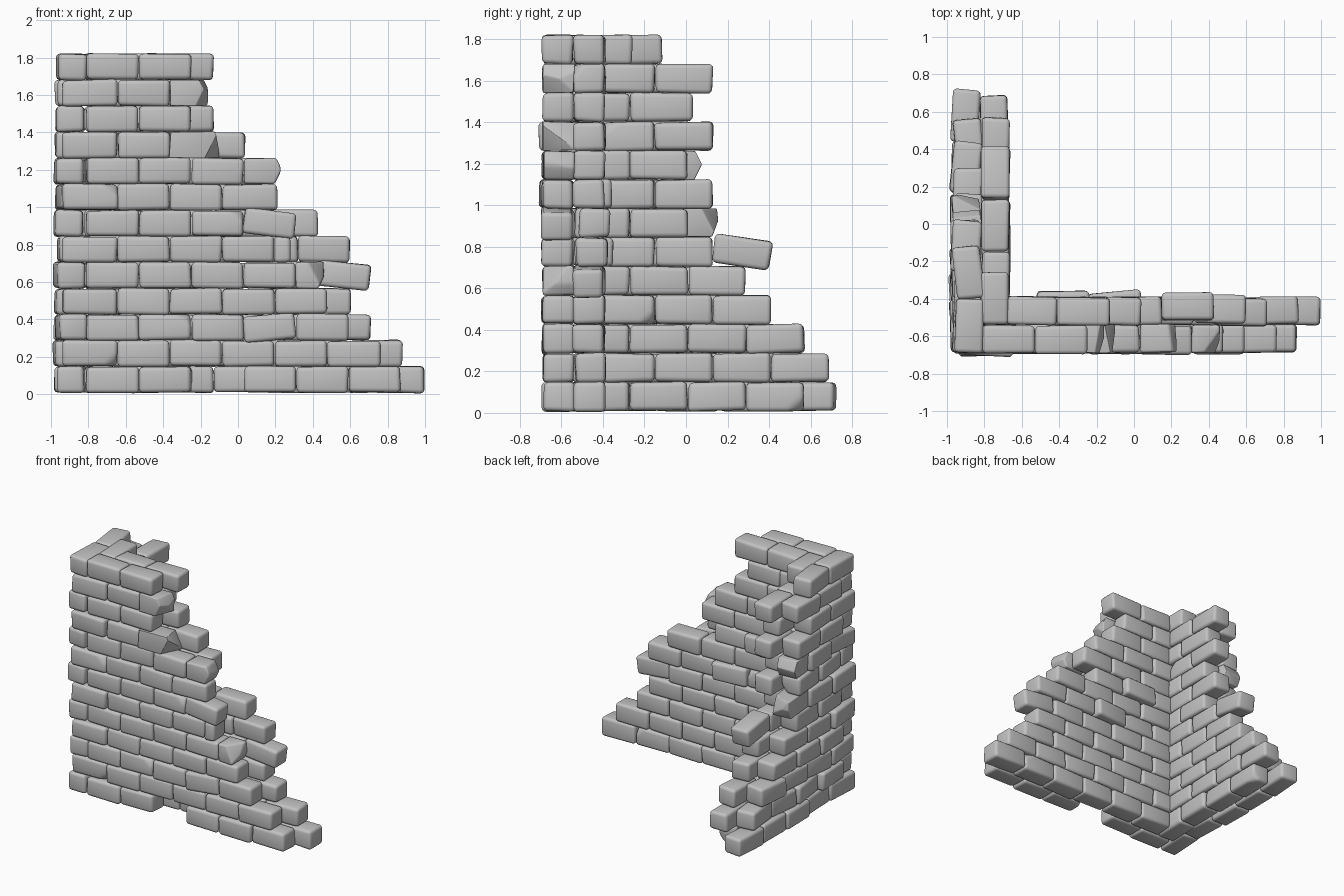
import bpy, bmesh, random
from math import radians
from mathutils import Matrix, Vector

random.seed(7)
cube = bpy.data.objects.get("Cube")
if cube:
    bpy.data.objects.remove(cube)

stone = bpy.data.materials.new("grey_stone")
stone.use_nodes = True
colour = (0.54, 0.54, 0.54, 1)
stone.diffuse_color = colour
stone.node_tree.nodes["Principled BSDF"].inputs["Base Color"].default_value = colour

STEP = 0.28       # brick length along a course
COURSE = 0.1393   # course height
DEPTH = 0.149     # depth of one layer


def cut(bm, point, normal):
    """Break off everything beyond a plane and close the hole."""
    geom = bm.verts[:] + bm.edges[:] + bm.faces[:]
    res = bmesh.ops.bisect_plane(bm, geom=geom, plane_co=point,
                                 plane_no=normal, clear_outer=True)
    edges = [e for e in res["geom_cut"] if isinstance(e, bmesh.types.BMEdge)]
    if edges:
        bmesh.ops.contextual_create(bm, geom=edges)


def brick(length, chip, broken):
    """One worn brick centred on the origin."""
    bm = bmesh.new()
    bmesh.ops.create_cube(bm, size=1)
    for v in bm.verts:
        v.co = Vector((v.co.x * (length - 0.002), v.co.y * DEPTH, v.co.z * (COURSE - 0.001)))
        v.co += Vector([random.uniform(-0.005, 0.005) for _ in range(3)])
    half = Vector((length, DEPTH, COURSE)) / 2
    if chip:
        sign = Vector([random.choice((-1, 1)) for _ in range(3)])
        corner = Vector([s * h for s, h in zip(sign, half)])
        cut(bm, corner * 0.78, Vector((sign.x * 0.5, sign.y * 0.8, sign.z * 0.6)))
    if broken:
        for z in (-1, 1):
            cut(bm, Vector((half.x * 0.8, 0, z * 0.04)),
                Vector((0.8, random.uniform(-0.6, 0.2), z * 0.4)))
    bmesh.ops.bevel(bm, geom=bm.edges[:], offset=0.022, segments=3,
                    profile=0.5, affect="EDGES", clamp_overlap=True)
    return bm


def layer(name, turn, across, starts, firsts, ends, yaw=0.8, shift=0.005,
          broken=(), special={}, skip=()):
    """One thickness of wall; rows alternate between two bonds."""
    out = bmesh.new()
    for row, end in enumerate(ends):
        odd = row % 2
        joints = [starts[odd]]
        nxt = firsts[odd]
        while nxt < end - 0.05:
            joints.append(nxt)
            nxt += STEP
        joints.append(end)
        for i, (a, b) in enumerate(zip(joints, joints[1:])):
            last = i == len(joints) - 2
            if (row, i) in skip:
                continue
            key = (row, "end") if last and (row, "end") in special else (row, i)
            pitch, twist, push = special.get(key, (0, 0, 0))
            bm = brick(b - a, random.random() < 0.13, last and row in broken)
            place = (Matrix.Rotation(turn, 4, "Z")
                     @ Matrix.Translation(((a + b) / 2,
                                           across + push + random.uniform(-shift, shift),
                                           0.009 + COURSE * (row + 0.5)))
                     @ Matrix.Rotation(radians(twist + random.uniform(-yaw, yaw)), 4, "Z")
                     @ Matrix.Rotation(radians(pitch + random.uniform(-0.5, 0.5)), 4, "Y"))
            bm.transform(place)
            part = bpy.data.meshes.new("part")
            bm.to_mesh(part)
            bm.free()
            out.from_mesh(part)
            bpy.data.meshes.remove(part)
    bmesh.ops.recalc_face_normals(out, faces=out.faces[:])
    mesh = bpy.data.meshes.new(name)
    out.to_mesh(mesh)
    out.free()
    mesh.materials.append(stone)
    obj = bpy.data.objects.new(name, mesh)
    bpy.context.collection.objects.link(obj)
    bpy.ops.object.select_all(action="DESELECT")
    obj.select_set(True)
    bpy.context.view_layer.objects.active = obj
    bpy.ops.object.shade_smooth_by_angle(angle=radians(60))


# Front wall, running along x
layer("front_wall_outer", 0, -0.615, (-0.81, -0.94), (-0.53, -0.645),
      (0.87, 0.76, 0.59, 0.48, 0.46, 0.28, 0.31, 0.21, 0.23, -0.1, -0.25, -0.16, -0.25),
      broken=(4, 8, 9, 11), skip=((0, 2),),
      special={(2, 3): (-6, 1, -0.01), (6, "end"): (7, 0, -0.01),
               (3, 0): (0, 2, -0.01), (9, 0): (0, -3, -0.012), (7, 0): (0, 3, -0.015)})
layer("front_wall_inner", 0, -0.466, (-0.68, -0.81), (-0.41, -0.52),
      (0.995, 0.88, 0.71, 0.60, 0.71, 0.60, 0.43, 0.04, 0.15, 0.04, -0.13, -0.24, -0.13),
      special={(4, "end"): (6, 0, 0), (5, "end"): (0, 0, 0.01), (6, "end"): (0, 0, 0.03),
               (7, 1): (0, 0, 0.03), (5, 2): (0, 6, 0.025)})

# Side wall, running along y
layer("side_wall_outer", radians(90), 0.894, (-0.69, -0.54), (-0.40, -0.26),
      (0.72, 0.56, 0.44, 0.30, 0.16, 0.02, 0.16, 0.02, 0.07, 0.02, -0.12, 0.02, -0.12),
      yaw=8, shift=0.016, broken=(6, 8),
      special={(0, 4): (0, -5, 0), (12, 0): (0, 4, 0)})
layer("side_wall_inner", radians(90), 0.742, (-0.54, -0.40), (-0.27, -0.15),
      (0.57, 0.69, 0.57, 0.41, 0.29, 0.41, 0.01, 0.13, 0.01, 0.13, 0.03, 0.13, -0.26),
      yaw=1.2, special={(5, "end"): (8, 0, 0)})
